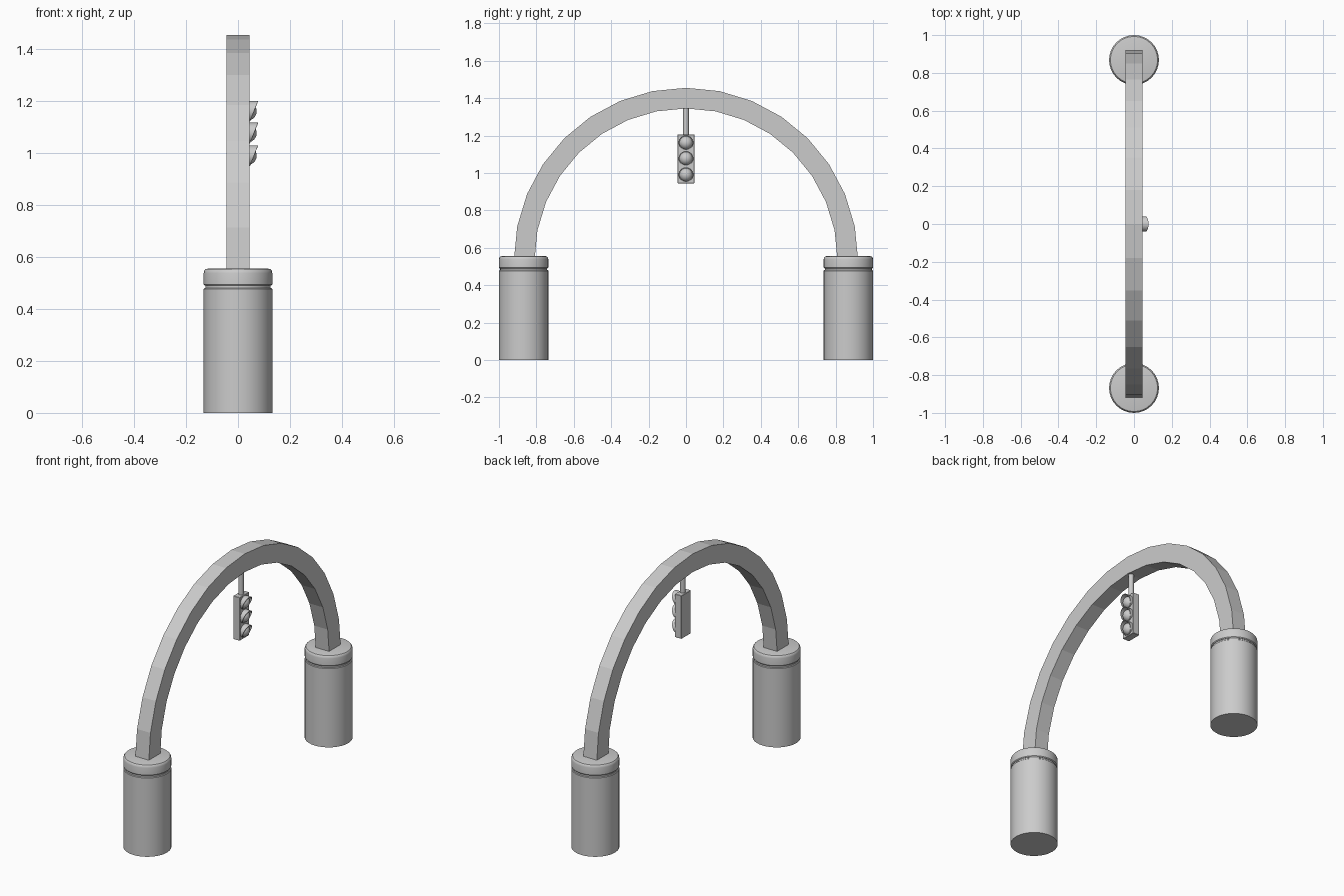
import bpy, bmesh, math
from mathutils import Matrix

if "Cube" in bpy.data.objects:
    bpy.data.objects.remove(bpy.data.objects["Cube"])


def add_object(name, bm, smooth=False):
    bmesh.ops.recalc_face_normals(bm, faces=bm.faces)
    mesh = bpy.data.meshes.new(name)
    bm.to_mesh(mesh)
    bm.free()
    ob = bpy.data.objects.new(name, mesh)
    bpy.context.collection.objects.link(ob)
    if smooth:
        bpy.ops.object.select_all(action='DESELECT')
        ob.select_set(True)
        bpy.context.view_layer.objects.active = ob
        bpy.ops.object.shade_smooth_by_angle(angle=math.radians(35))
    return ob


def lathe(name, profile, y, sides=32):
    bm = bmesh.new()
    rings = [[bm.verts.new((r * math.cos(2 * math.pi * i / sides),
                            y + r * math.sin(2 * math.pi * i / sides), z))
              for i in range(sides)] for r, z in profile]
    for a, b in zip(rings, rings[1:]):
        for i in range(sides):
            j = (i + 1) % sides
            bm.faces.new((a[i], a[j], b[j], b[i]))
    bm.faces.new(rings[0])
    bm.faces.new(rings[-1])
    return add_object(name, bm, True)


# Two round pillars with a groove below a rounded cap
pillar = [(0.132, 0), (0.132, 0.477), (0.129, 0.48), (0.126, 0.48), (0.126, 0.49),
          (0.128, 0.49), (0.132, 0.495), (0.132, 0.538), (0.130, 0.547),
          (0.125, 0.553), (0.117, 0.555)]
for side, y in (("front", -0.868), ("back", 0.868)):
    lathe(side + "_pillar", pillar, y)

# Flat-faced arch with a rectangular section
bm = bmesh.new()
steps, centre_z = 16, 0.535
sections = []
for i in range(steps + 1):
    a = math.pi * i / steps
    sections.append([bm.verts.new((x, r * math.cos(a), centre_z + r * math.sin(a)))
                     for x, r in ((-0.045, 0.81), (0.045, 0.81), (0.045, 0.92), (-0.045, 0.92))])
for a, b in zip(sections, sections[1:]):
    for i in range(4):
        j = (i + 1) % 4
        bm.faces.new((a[i], a[j], b[j], b[i]))
bm.faces.new(sections[0])
bm.faces.new(sections[-1])
add_object("arch", bm)

# Hanging rod
bm = bmesh.new()
bmesh.ops.create_cone(bm, cap_ends=True, segments=16, radius1=0.015, radius2=0.015,
                      depth=0.17, matrix=Matrix.Translation((0.021, 0, 1.28)))
add_object("hanging_rod", bm, True)

# Signal housing
bm = bmesh.new()
bmesh.ops.create_cube(bm, size=1, matrix=Matrix.Translation((0.021, 0, 1.075))
                      @ Matrix.Diagonal((0.044, 0.09, 0.262, 1)))
bmesh.ops.bevel(bm, geom=bm.edges[:], offset=0.002, segments=1, affect='EDGES')
add_object("signal_housing", bm)

# Domed lamps, each under a hood cut at a slant
for label, z in (("top", 1.161), ("middle", 1.077), ("bottom", 0.990)):
    bm = bmesh.new()
    bmesh.ops.create_uvsphere(bm, u_segments=24, v_segments=12, radius=0.036,
                              matrix=Matrix.Translation((0.036, 0, z)))
    bmesh.ops.bisect_plane(bm, geom=bm.verts[:] + bm.edges[:] + bm.faces[:],
                           plane_co=(0.041, 0, 0), plane_no=(1, 0, 0), clear_inner=True)
    add_object(label + "_lamp", bm, True)

    bm = bmesh.new()
    rings = []
    for i in range(24):
        a = 2 * math.pi * i / 24
        tip = 0.046 + 0.031 * (1 + math.cos(a)) / 2
        rings.append([bm.verts.new((x, r * math.sin(a), z + r * math.cos(a)))
                      for x, r in ((0.042, 0.040), (tip, 0.040), (tip, 0.037), (0.042, 0.037))])
    for i in range(24):
        a, b = rings[i], rings[(i + 1) % 24]
        for k in range(4):
            m = (k + 1) % 4
            bm.faces.new((a[k], a[m], b[m], b[k]))
    add_object(label + "_hood", bm, True)
